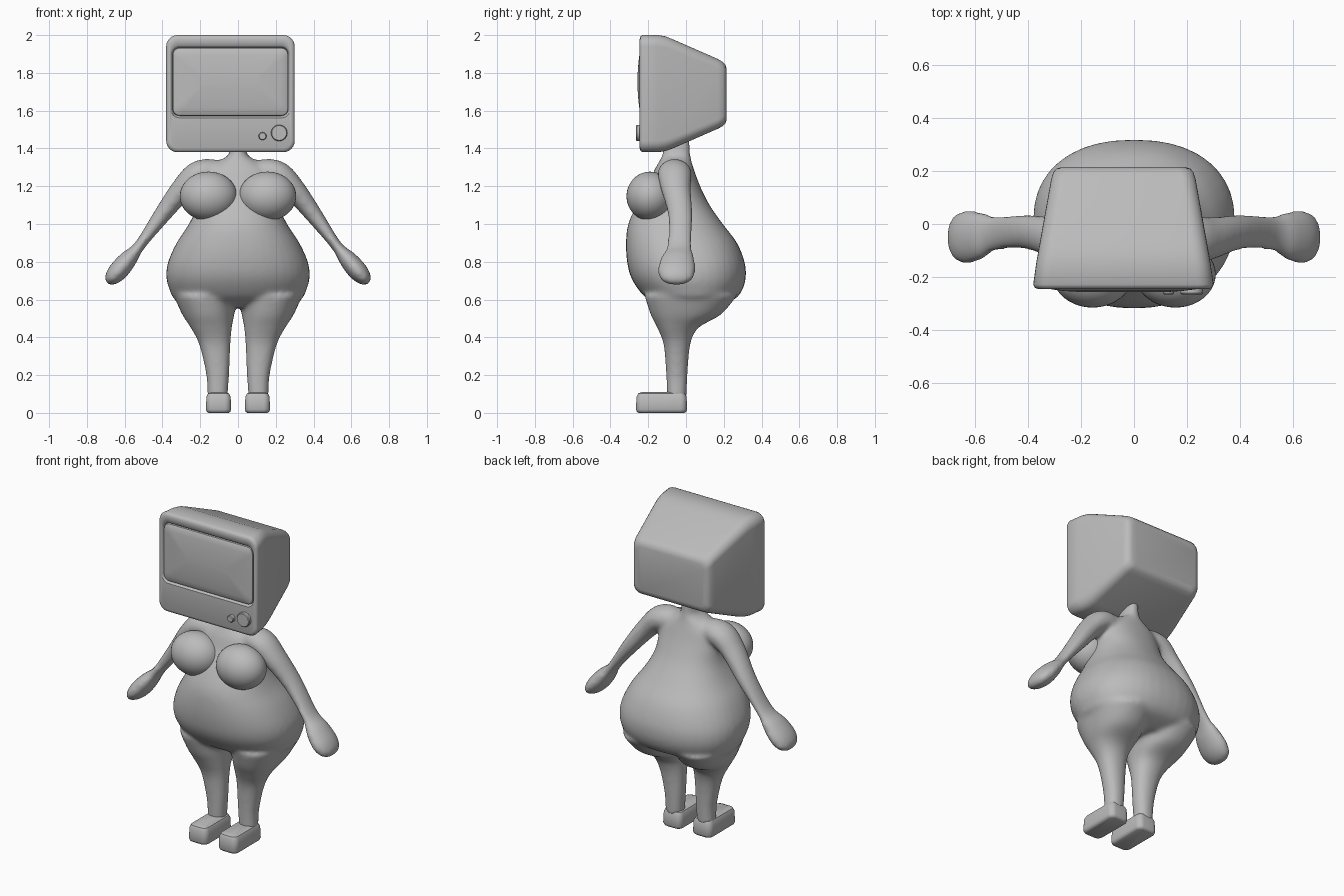
import bpy, bmesh, math
from mathutils import Vector

if "Cube" in bpy.data.objects:
    bpy.data.objects.remove(bpy.data.objects["Cube"])

mat = bpy.data.materials.new("plain_grey")
mat.diffuse_color = (0.5, 0.5, 0.5, 1)
mat.use_nodes = True
mat.node_tree.nodes["Principled BSDF"].inputs["Base Color"].default_value = mat.diffuse_color


def loft(bm, rings):
    """Skin a list of equal-length point rings and cap both ends."""
    vs = [[bm.verts.new(p) for p in r] for r in rings]
    n = len(vs[0])
    faces = []
    for a, b in zip(vs, vs[1:]):
        for i in range(n):
            j = (i + 1) % n
            faces.append(bm.faces.new((a[i], a[j], b[j], b[i])))
    faces += [bm.faces.new(vs[0]), bm.faces.new(vs[-1])]
    bmesh.ops.recalc_face_normals(bm, faces=faces)


def finish(bm, name, smooth_angle=None):
    me = bpy.data.meshes.new(name)
    bm.to_mesh(me)
    bm.free()
    ob = bpy.data.objects.new(name, me)
    bpy.context.collection.objects.link(ob)
    me.materials.append(mat)
    if smooth_angle:
        bpy.ops.object.select_all(action='DESELECT')
        ob.select_set(True)
        bpy.context.view_layer.objects.active = ob
        bpy.ops.object.shade_smooth_by_angle(angle=math.radians(smooth_angle))
    else:
        for p in me.polygons:
            p.use_smooth = True
    return ob


def oval(c, u, v, e=1.0, n=40):
    """Superellipse ring around c with half axes u and v."""
    def f(t):
        return math.copysign(abs(t) ** e, t)
    return [c + u * f(math.cos(2 * math.pi * i / n)) + v * f(math.sin(2 * math.pi * i / n))
            for i in range(n)]


def rrect(y, x0, x1, z0, z1, r, k=6):
    """Rounded rectangle ring facing -y."""
    pts = []
    for q, (cx, cz) in enumerate([(x1 - r, z1 - r), (x0 + r, z1 - r), (x0 + r, z0 + r), (x1 - r, z0 + r)]):
        for i in range(k + 1):
            a = math.pi / 2 * (q + i / k)
            pts.append(Vector((cx + r * math.cos(a), y, cz + r * math.sin(a))))
    return pts


def dense(rows, k=4):
    """Catmull-Rom interpolation of section rows."""
    out = []
    for i in range(len(rows) - 1):
        p = [rows[max(i - 1, 0)], rows[i], rows[i + 1], rows[min(i + 2, len(rows) - 1)]]
        for s in range(k):
            t = s / k
            out.append([0.5 * (2 * b + (c - a) * t + (2 * a - 5 * b + 4 * c - d) * t * t
                               + (3 * b - a - 3 * c + d) * t ** 3) for a, b, c, d in zip(*p)])
    out.append(list(rows[-1]))
    return out


# Body: torso, legs and arms lofted, then fused and smoothed
bm = bmesh.new()
torso = [(.56, .20, -.12, .16), (.60, .33, -.20, .255), (.65, .362, -.25, .298), (.72, .38, -.292, .317),
         (.80, .370, -.312, .310), (.90, .325, -.318, .27), (1.0, .26, -.306, .195), (1.1, .215, -.26, .125),
         (1.2, .20, -.20, .075), (1.28, .18, -.17, .045), (1.335, .10, -.14, .028), (1.37, .048, -.125, .023),
         (1.46, .035, -.11, .02)]
loft(bm, [oval(Vector((0, (a + b) / 2, z)), Vector((rx, 0, 0)), Vector((0, (b - a) / 2, 0)), .88)
          for z, rx, a, b in dense(torso)])
# z, inner x, outer x, front y, back y
leg = [(.08, .055, .162, -.10, .003), (.2, .047, .168, -.105, .008), (.36, .04, .205, -.118, .022),
       (.45, .033, .25, -.152, .065), (.52, .02, .295, -.187, .185), (.62, .008, .34, -.22, .27)]
# x, z, y, half thickness, half depth
arm = [(.08, 1.265, -.06, .07, .07), (.20, 1.268, -.06, .072, .09), (.29, 1.19, -.055, .062, .08),
       (.40, 1.05, -.03, .046, .066), (.52, .887, -.035, .029, .066), (.58, .815, -.045, .047, .09),
       (.635, .75, -.05, .052, .1), (.675, .706, -.05, .037, .08), (.692, .687, -.05, .014, .035)]
for s in (1, -1):
    loft(bm, [oval(Vector((s * (a + b) / 2, (c + d) / 2, z)), Vector(((b - a) / 2, 0, 0)),
                   Vector((0, (d - c) / 2, 0)), .9) for z, a, b, c, d in dense(leg)])
    rows = dense(arm)
    rings = []
    for i, (x, z, y, h, w) in enumerate(rows):
        p, q = rows[max(i - 1, 0)], rows[min(i + 1, len(rows) - 1)]
        t = Vector((q[0] - p[0], 0, q[1] - p[1])).normalized()
        rings.append(oval(Vector((s * x, y, z)), Vector((-s * t.z, 0, t.x)) * h, Vector((0, w, 0))))
    loft(bm, rings)
body = finish(bm, "body")
m = body.modifiers.new("fuse", 'REMESH')
m.mode = 'VOXEL'
m.voxel_size = 0.012
m.use_smooth_shade = True
m = body.modifiers.new("soften", 'SMOOTH')
m.factor = 0.5
m.iterations = 12

# Feet and chest, one per side
for s, side in ((1, "left"), (-1, "right")):
    bm = bmesh.new()
    foot = [(0, .014), (.006, .005), (.018, 0), (.085, .003), (.103, .012), (.11, .03)]
    rings = []
    for z, o in foot:
        ring = rrect(0, .036 + o, .17 - o, -.265 + o, .006 - o, .035 - o * .6)
        rings.append([Vector((s * p.x, p.z, z)) for p in ring])
    loft(bm, rings)
    finish(bm, side + "_foot", 40)
    bm = bmesh.new()
    bmesh.ops.create_uvsphere(bm, u_segments=40, v_segments=24, radius=1)
    for v in bm.verts:
        v.co = Vector((s * .156 + v.co.x * .152, -.19 + v.co.y * .125, 1.147 + v.co.z * .13))
    finish(bm, side + "_breast")

# Television head: rounded cabinet narrowing to the back, with a recessed front
bm = bmesh.new()
cabinet = [(-.215, -.345, .265, 1.575, 1.93, .035), (-.235, -.35, .27, 1.568, 1.938, .04),
           (-.243, -.356, .276, 1.562, 1.944, .045), (-.245, -.362, .282, 1.40, 1.98, .045),
           (-.240, -.374, .294, 1.386, 1.994, .055), (-.228, -.38, .30, 1.38, 2.0, .06),
           (-.15, -.369, .289, 1.38, 2.0, .06), (-.11, -.362, .282, 1.386, 1.994, .06),
           (-.07, -.355, .275, 1.40, 1.978, .058), (.17, -.312, .232, 1.505, 1.873, .05),
           (.195, -.304, .224, 1.518, 1.858, .05), (.209, -.292, .212, 1.532, 1.843, .045),
           (.215, -.27, .19, 1.553, 1.82, .035)]
loft(bm, [rrect(*r) for r in cabinet])
finish(bm, "cabinet", 50)

# Bulging screen
bm = bmesh.new()
rings = []
for o, y in ((0, -.22), (.002, -.236), (.012, -.242), (.04, -.247), (.08, -.252), (.12, -.255), (.16, -.257)):
    rings.append(rrect(y, -.346 + o, .266 - o, 1.573 + o, 1.933 - o, max(.035 - o * .2, .004)))
loft(bm, rings)
finish(bm, "screen", 50)

# Knobs
for name, x, z, r in (("small_knob", .13, 1.465, .021), ("large_knob", .218, 1.482, .043)):
    bm = bmesh.new()
    loft(bm, [oval(Vector((x, y, z)), Vector((q, 0, 0)), Vector((0, 0, q)), n=32)
              for y, q in ((-.235, r), (-.26, r), (-.265, r - .004))])
    finish(bm, name, 30)
